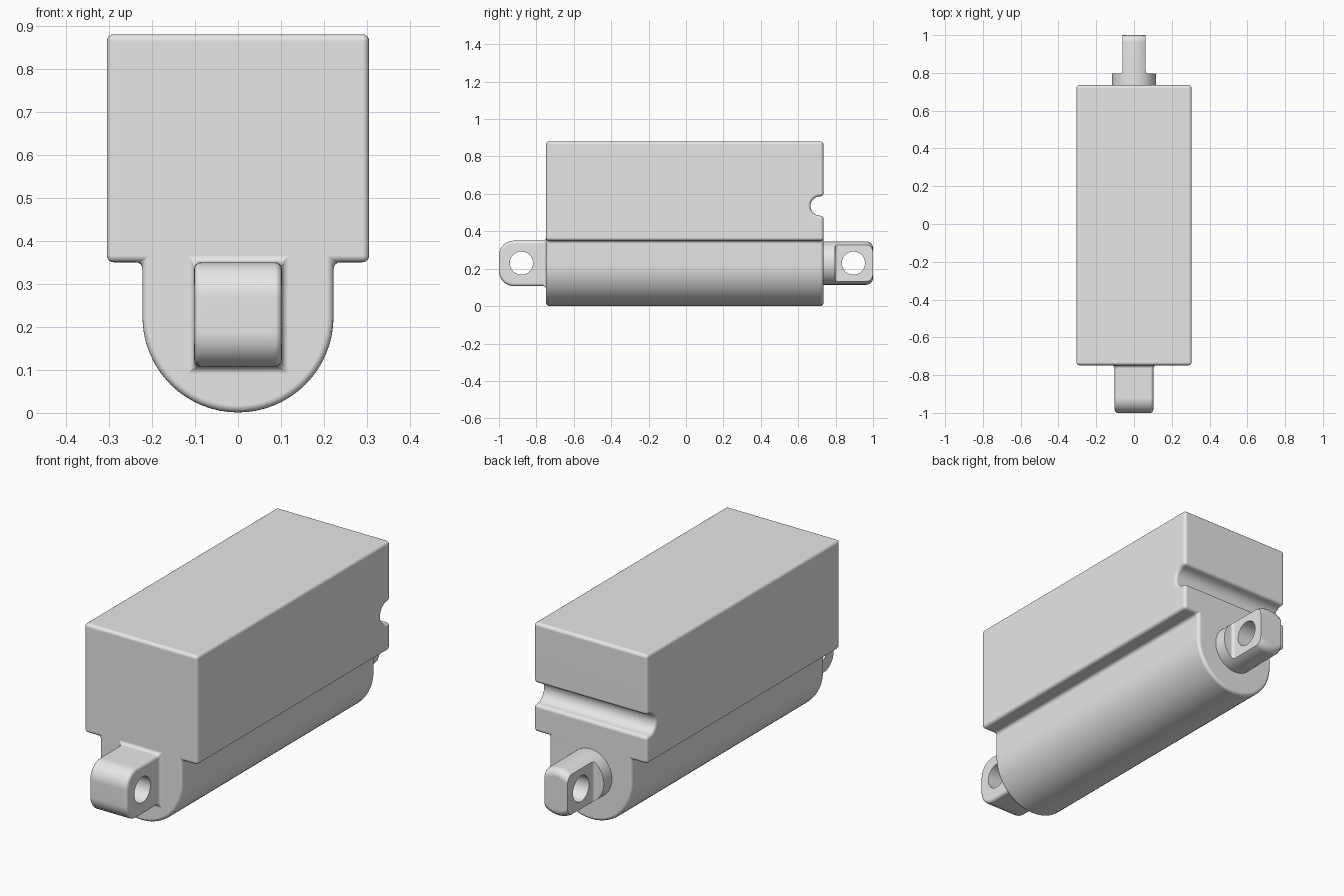
import bpy, bmesh
from math import cos, sin, radians

cube = bpy.data.objects.get("Cube")
if cube:
    bpy.data.objects.remove(cube, do_unlink=True)

grey = bpy.data.materials.new("light_grey")
grey.use_nodes = True
grey.diffuse_color = (0.8, 0.8, 0.8, 1)
for node in grey.node_tree.nodes:
    if node.type == 'BSDF_PRINCIPLED':
        node.inputs["Base Color"].default_value = (0.8, 0.8, 0.8, 1)


def arc(u, v, r, start, end, steps):
    angles = [radians(start + (end - start) * i / steps) for i in range(steps + 1)]
    return [(u + r * cos(a), v + r * sin(a)) for a in angles]


def prism(name, outline, axis, low, high):
    """Extrude a closed outline along x (outline in y, z) or y (outline in x, z)."""
    bm = bmesh.new()
    place = (lambda p: (low, p[0], p[1])) if axis == 'x' else (lambda p: (p[0], low, p[1]))
    face = bm.faces.new([bm.verts.new(place(p)) for p in outline])
    grown = bmesh.ops.extrude_face_region(bm, geom=[face])
    step = (high - low, 0, 0) if axis == 'x' else (0, high - low, 0)
    bmesh.ops.translate(bm, vec=step, verts=[g for g in grown["geom"] if isinstance(g, bmesh.types.BMVert)])
    bmesh.ops.recalc_face_normals(bm, faces=bm.faces)
    mesh = bpy.data.meshes.new(name)
    bm.to_mesh(mesh)
    bm.free()
    obj = bpy.data.objects.new(name, mesh)
    bpy.context.collection.objects.link(obj)
    return obj


def bake(obj):
    graph = bpy.context.evaluated_depsgraph_get()
    mesh = bpy.data.meshes.new_from_object(obj.evaluated_get(graph))
    obj.modifiers.clear()
    obj.data = mesh


def combine(obj, tool, operation):
    mod = obj.modifiers.new("Boolean", 'BOOLEAN')
    mod.operation, mod.solver, mod.object = operation, 'EXACT', tool
    bake(obj)
    bpy.data.objects.remove(tool, do_unlink=True)


def round_edges(obj, width):
    mod = obj.modifiers.new("Bevel", 'BEVEL')
    mod.width, mod.segments = width, 4
    mod.limit_method, mod.angle_limit = 'ANGLE', radians(30)
    mod.use_clamp_overlap = False
    bake(obj)


def finish(obj):
    obj.data.materials.clear()
    obj.data.materials.append(grey)
    bpy.ops.object.select_all(action='DESELECT')
    obj.select_set(True)
    bpy.context.view_layer.objects.active = obj
    bpy.ops.object.shade_smooth_by_angle(angle=radians(32))
    mod = obj.modifiers.new("Weighted Normal", 'WEIGHTED_NORMAL')
    mod.keep_sharp = True


def drill(obj, y):
    combine(obj, prism("hole_cutter", arc(y, PIN_Z, 0.062, 0, 352.5, 47), 'x', -0.3, 0.3), 'DIFFERENCE')


PIN_Z = 0.23
FRONT, BACK = -0.748, 0.735

# Housing: square box above, half-round motor tube below
outline = [(0.305, 0.35), (0.305, 0.88), (-0.305, 0.88), (-0.305, 0.35), (-0.222, 0.35)]
outline += arc(0, 0.223, 0.222, 180, 360, 32) + [(0.222, 0.35)]
housing = prism("housing", outline, 'y', FRONT, BACK)

# Cable groove across the back
groove = [(0.85, 0.587)] + arc(0.718, 0.535, 0.052, 90, 270, 16) + [(0.85, 0.483)]
combine(housing, prism("groove_cutter", groove, 'x', -0.5, 0.5), 'DIFFERENCE')

# Front mounting lug, blended into the housing
lug = [(-0.7, 0.107), (-0.7, 0.35)]
lug += arc(-0.92, 0.27, 0.08, 90, 180, 8) + arc(-0.92, 0.187, 0.08, 180, 270, 8)
combine(housing, prism("front_lug", lug, 'x', -0.102, 0.102), 'UNION')
round_edges(housing, 0.016)
drill(housing, -0.88)
finish(housing)

# Rear rod, round at the root with two flats milled on its sides
rod = prism("rear_rod", arc(0, PIN_Z, 0.116, 0, 354.375, 63), 'y', 0.7, 1.0)
round_edges(rod, 0.035)
for side in (-1, 1):
    inner, outer = side * 0.062, side * 0.3
    flat = prism("flat_cutter", [(inner, -0.1), (outer, -0.1), (outer, 0.6), (inner, 0.6)], 'y', 0.797, 1.2)
    round_edges(flat, 0.014)
    combine(rod, flat, 'DIFFERENCE')
drill(rod, 0.895)
finish(rod)
